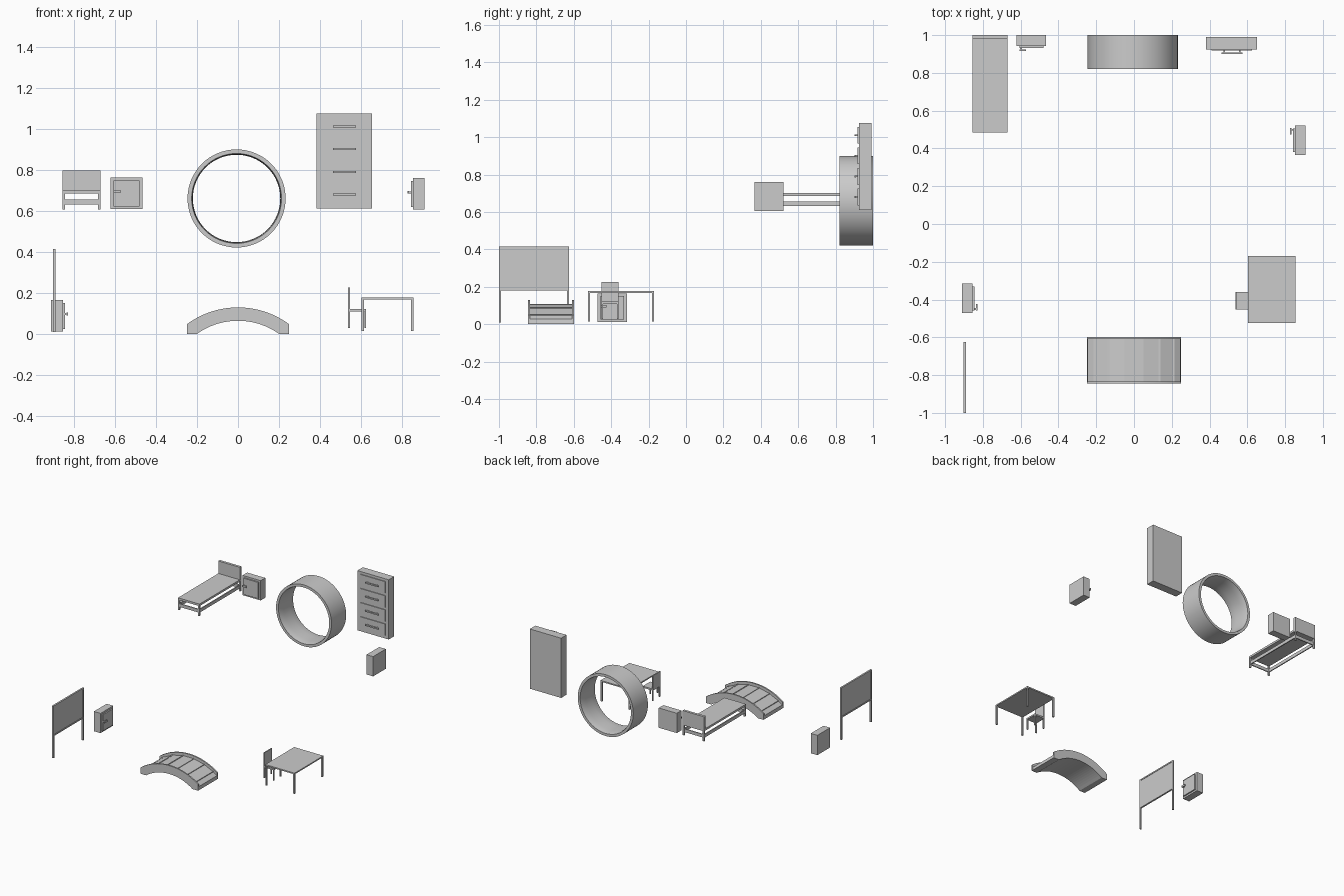
import bpy, bmesh, math
from mathutils import Matrix

if "Cube" in bpy.data.objects:
    bpy.data.objects.remove(bpy.data.objects["Cube"])


def finish(name, bm, smooth=False):
    bmesh.ops.recalc_face_normals(bm, faces=bm.faces)
    me = bpy.data.meshes.new(name)
    bm.to_mesh(me)
    bm.free()
    ob = bpy.data.objects.new(name, me)
    bpy.context.collection.objects.link(ob)
    if smooth:
        bpy.ops.object.select_all(action='DESELECT')
        ob.select_set(True)
        bpy.context.view_layer.objects.active = ob
        bpy.ops.object.shade_smooth_by_angle(angle=math.radians(35))
    return ob


def box(name, x, y, z, matrix=None):
    bm = bmesh.new()
    bmesh.ops.create_cube(bm, size=1)
    size = [b - a for a, b in (x, y, z)]
    mid = [(a + b) / 2 for a, b in (x, y, z)]
    bmesh.ops.scale(bm, vec=size, verts=bm.verts)
    bmesh.ops.translate(bm, vec=mid, verts=bm.verts)
    ob = finish(name, bm)
    if matrix:
        ob.matrix_world = matrix
    return ob


def corner_legs(name, x, y, z, t):
    for i, x0 in enumerate((x[0], x[1] - t)):
        for j, y0 in enumerate((y[0], y[1] - t)):
            box(f"{name}_{i}{j}", (x0, x0 + t), (y0, y0 + t), z)


def extrude_xz(name, pts, y0, y1, smooth=False):
    bm = bmesh.new()
    face = bm.faces.new([bm.verts.new((x, y0, z)) for x, z in pts])
    ext = bmesh.ops.extrude_face_region(bm, geom=[face])
    verts = [v for v in ext['geom'] if isinstance(v, bmesh.types.BMVert)]
    bmesh.ops.translate(bm, vec=(0, y1 - y0, 0), verts=verts)
    return finish(name, bm, smooth)


# Wall cabinets: local front faces -y, back at y = 0
def cabinet(name, loc, angle):
    m = Matrix.Translation(loc) @ Matrix.Rotation(math.radians(angle), 4, 'Z')
    box(name + "_body", (-.078, .078), (-.057, 0), (0, .154), m)
    box(name + "_door", (-.063, .063), (-.067, -.056), (.013, .14), m)
    box(name + "_handle_stem", (-.061, -.051), (-.076, -.066), (.08, .09), m)
    box(name + "_handle", (-.064, -.03), (-.083, -.075), (.078, .092), m)


cabinet("back_cabinet", (-.543, 1, .608), 0)
cabinet("right_cabinet", (.909, .443, .605), -90)
cabinet("left_cabinet", (-.911, -.394, .011), 90)

# Bed
BX, BY = (-.856, -.671), (.484, 1)
box("bed_base", BX, BY, (.684, .7))
box("headboard", BX, (.98, 1), (.69, .797))
corner_legs("bed_leg", BX, BY, (.606, .69), .012)
for i, x0 in enumerate((BX[0] + .002, BX[1] - .01)):
    box(f"bed_side_rail_{i}", (x0, x0 + .008), (.49, .99), (.631, .656))
for i, y0 in enumerate((.486, .988)):
    box(f"bed_end_rail_{i}", (-.85, -.677), (y0, y0 + .008), (.631, .656))

# Round portal ring: rounded inner lip spun about the y axis
bm = bmesh.new()
prof = [(.239, .82), (.219, .82), (.215, .84), (.213, .875), (.213, .945),
        (.215, .98), (.219, 1), (.239, 1)]
vs = [bm.verts.new((r, y, 0)) for r, y in prof]
edges = [bm.edges.new((vs[i], vs[(i + 1) % len(vs)])) for i in range(len(vs))]
bmesh.ops.spin(bm, geom=vs + edges, cent=(0, 0, 0), axis=(0, 1, 0),
               angle=math.tau, steps=64)
bmesh.ops.remove_doubles(bm, verts=bm.verts, dist=.0005)
bmesh.ops.translate(bm, vec=(-.007, 0, .66), verts=bm.verts)
finish("ring", bm, True)

# Chest of drawers
box("chest_body", (.382, .652), (.924, .991), (.61, 1.075))
for i in range(4):
    z = .68 + i * .11
    box(f"drawer_front_{i}", (.41, .625), (.918, .925), (z - .045, z + .045))
    box(f"drawer_handle_{i}", (.463, .575), (.901, .909), (z - .005, z + .005))
    for j, x in enumerate((.475, .555)):
        box(f"drawer_handle_post_{i}{j}", (x, x + .008), (.908, .919), (z - .004, z + .004))

# Standing board
PX = (-.902, -.889)
for i, y0 in enumerate((-1, -.637)):
    box(f"board_post_{i}", PX, (y0, y0 + .011), (.008, .414))
for i, z0 in enumerate((.179, .404)):
    box(f"board_rail_{i}", PX, (-.99, -.636), (z0, z0 + .01))
box("board_panel", (-.899, -.892), (-.992, -.634), (.185, .408))


# Arched footbridge: curved side rims around a lower planked deck
def arch(x, half, base, top):
    h = top - base
    r = (half * half + h * h) / (2 * h)
    return top - r + math.sqrt(max(r * r - x * x, 0))


N = 24
outer = [(x, arch(x, .248, .048, .129)) for x in (-.248 + .496 * i / N for i in range(N + 1))]
inner = [(x, arch(x, .197, .002, .064)) for x in (.197 - .394 * i / N for i in range(N + 1))]
inner = [(.248, 0), (.2, 0)] + inner[1:-1] + [(-.2, 0), (-.248, 0)]
for i, y0 in enumerate((-.845, -.61)):
    extrude_xz(f"bridge_rim_{i}", outer + inner, y0, y0 + .011, True)
marks = [-.245, -.21, -.135, -.045, .045, .135, .21, .245]
deck = [(x, arch(x, .248, .024, .108)) for x in marks]
extrude_xz("bridge_deck", deck + inner, -.836, -.606)
for i, x in enumerate(marks[1:-1]):
    z = arch(x, .248, .024, .108)
    box(f"bridge_batten_{i}", (x - .004, x + .004), (-.836, -.606), (z - .008, z + .003))

# Table
TX, TY = (.603, .855), (-.525, -.17)
box("table_top", TX, TY, (.167, .177))
corner_legs("table_leg", TX, TY, (.015, .168), .012)

# Chair
CX, CY = (.537, .625), (-.452, -.36)
box("chair_seat", CX, CY, (.109, .121))
corner_legs("chair_leg", CX, CY, (.028, .11), .009)
box("chair_back", (.537, .545), CY, (.12, .225))
